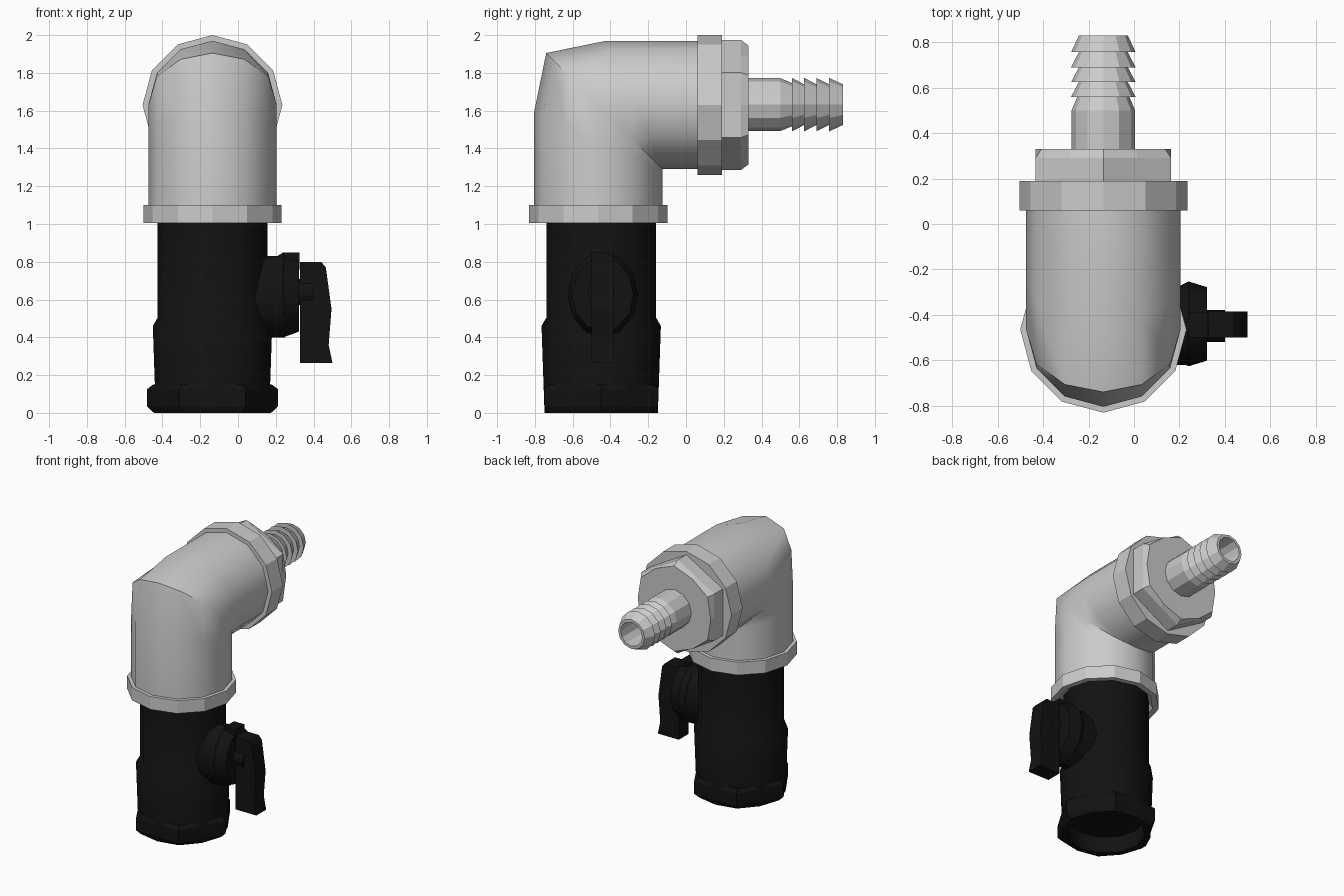
import bpy, bmesh, math

if "Cube" in bpy.data.objects:
    bpy.data.objects.remove(bpy.data.objects["Cube"])

CX = -0.135
black = bpy.data.materials.new("black_plastic")
black.diffuse_color = (0.006, 0.006, 0.006, 1)
black.use_nodes = True
black.node_tree.nodes["Principled BSDF"].inputs["Base Color"].default_value = black.diffuse_color


def finish(name, bm, smooth=None, mat=None):
    bmesh.ops.recalc_face_normals(bm, faces=bm.faces)
    me = bpy.data.meshes.new(name)
    bm.to_mesh(me)
    bm.free()
    ob = bpy.data.objects.new(name, me)
    bpy.context.collection.objects.link(ob)
    if mat:
        me.materials.append(mat)
    if smooth:
        bpy.ops.object.select_all(action='DESELECT')
        ob.select_set(True)
        bpy.context.view_layer.objects.active = ob
        bpy.ops.object.shade_smooth_by_angle(angle=math.radians(smooth))
    return ob


def loft(name, rings, smooth=None, mat=None, caps=True):
    """Skin a list of equal-length point rings."""
    bm = bmesh.new()
    vs = [[bm.verts.new(p) for p in ring] for ring in rings]
    n = len(rings[0])
    for a, b in zip(vs, vs[1:]):
        for i in range(n):
            j = (i + 1) % n
            bm.faces.new((a[i], a[j], b[j], b[i]))
    if caps:
        bm.faces.new(vs[0])
        bm.faces.new(vs[-1])
    return finish(name, bm, smooth, mat)


def lathe(name, profile, axis, origin, smooth=None, mat=None, n=12, sy=1.0):
    """Profile entries are (radius, height) or (corner radius, height, in-between radius)."""
    rings = []
    for p in profile:
        ring = []
        for i in range(n):
            a = 2 * math.pi * i / n
            r = p[2] if len(p) > 2 and i % 2 == HEX_SHIFT[axis] else p[0]
            u, v, h = r * math.cos(a) * sy, r * math.sin(a), p[1]
            q = {'x': (h, u, v), 'y': (u, h, v), 'z': (u, v, h)}[axis]
            ring.append([q[k] + origin[k] for k in range(3)])
        rings.append(ring)
    return loft(name, rings, smooth, mat)


# which alternate ring points are the flats of a hexagon
HEX_SHIFT = {'x': 1, 'y': 0, 'z': 1}

# elbow: vertical pipe, flattened mitre, horizontal pipe
R = 0.34
ang = [2 * math.pi * i / 12 for i in range(12)]
rings = [[], [], [], [], []]
for a in ang:
    x, s = CX + R * math.cos(a), R * math.sin(a)
    y, z = -0.465 - s, 1.435 + 0.45 * s
    m = s if s < 0.1 else s - 0.065 * ((s - 0.1) / 0.24)
    rings[0].append((x, y, 1.05))
    rings[1].append((x, y, z))
    rings[2].append((x, -0.465 - m, 1.63 + m))
    rings[3].append((x, 1.165 - z, 1.63 + s))
    rings[4].append((x, 0.1, 1.63 + s))
loft("elbow_pipe", rings, smooth=50)

# collars at both elbow ends
lathe("lower_collar", [(0.30, 1.04), (0.325, 1.005), (0.366, 1.005), (0.366, 1.10), (0.30, 1.10)],
      'z', (CX, -0.465, 0))
lathe("outlet_collar", [(0.37, 0.06), (0.37, 0.19)], 'y', (CX, 0, 1.63))

# hexagonal nut with chamfered corners
f = math.cos(math.pi / 6)
lathe("hex_nut", [(0.345, 0.18, 0.345 * f), (0.345, 0.29, 0.345 * f), (0.315, 0.33, 0.298)],
      'y', (CX, 0, 1.63))

# barbed hose tail, hollow at the tip
tail = [(0.14, 0.32), (0.14, 0.50), (0.115, 0.56)]
tips = [0.56, 0.625, 0.69, 0.757, 0.83]
for y0, y1 in zip(tips, tips[1:]):
    tail += [(0.142, y0), (0.108, y1)]
tail += [(0.088, 0.83), (0.088, 0.36)]
lathe("hose_barb", tail, 'y', (CX, 0, 1.632))

# valve body with open lower end
lathe("valve_body", [(0.26, 0.30), (0.26, 0.0), (0.30, 0.0), (0.316, 0.46), (0.29, 0.505), (0.29, 1.06)],
      'z', (CX, -0.449, 0), 35, black)

# hexagonal foot nut, bored through
k = 0.347 * f
lathe("foot_nut", [(0.262, 0.12), (0.262, 0.0), (0.31, 0.0, 0.30), (0.347, 0.035, k),
                   (0.347, 0.125, k), (0.315, 0.15, 0.298), (0.28, 0.15)],
      'z', (CX, -0.449, 0), None, black)

# valve bonnet and flange
lathe("valve_bonnet", [(0.215, 0.05), (0.215, 0.25)], 'x', (0, -0.449, 0.615), 35, black, sy=0.8)
lathe("valve_flange", [(0.20, 0.20), (0.225, 0.24), (0.195, 0.322)], 'x', (0, -0.44, 0.625),
      35, black, sy=0.83)
lathe("handle_stem", [(0.07, 0.30), (0.07, 0.40)], 'x', (0, -0.449, 0.64), 35, black)

# stop tab on top of the flange
tab = [(0.24, 0.76), (0.325, 0.76), (0.325, 0.85), (0.24, 0.85)]
loft("stop_tab", [[(x, y, z) for x, z in tab] for y in (-0.50, -0.39)], None, black)

# lever handle
lever = [(0.328, 0.265), (0.50, 0.265), (0.48, 0.36), (0.495, 0.55),
         (0.465, 0.77), (0.44, 0.80), (0.328, 0.80)]
loft("lever_handle", [[(x, y, z) for x, z in lever] for y in (-0.50, -0.385)], None, black)
